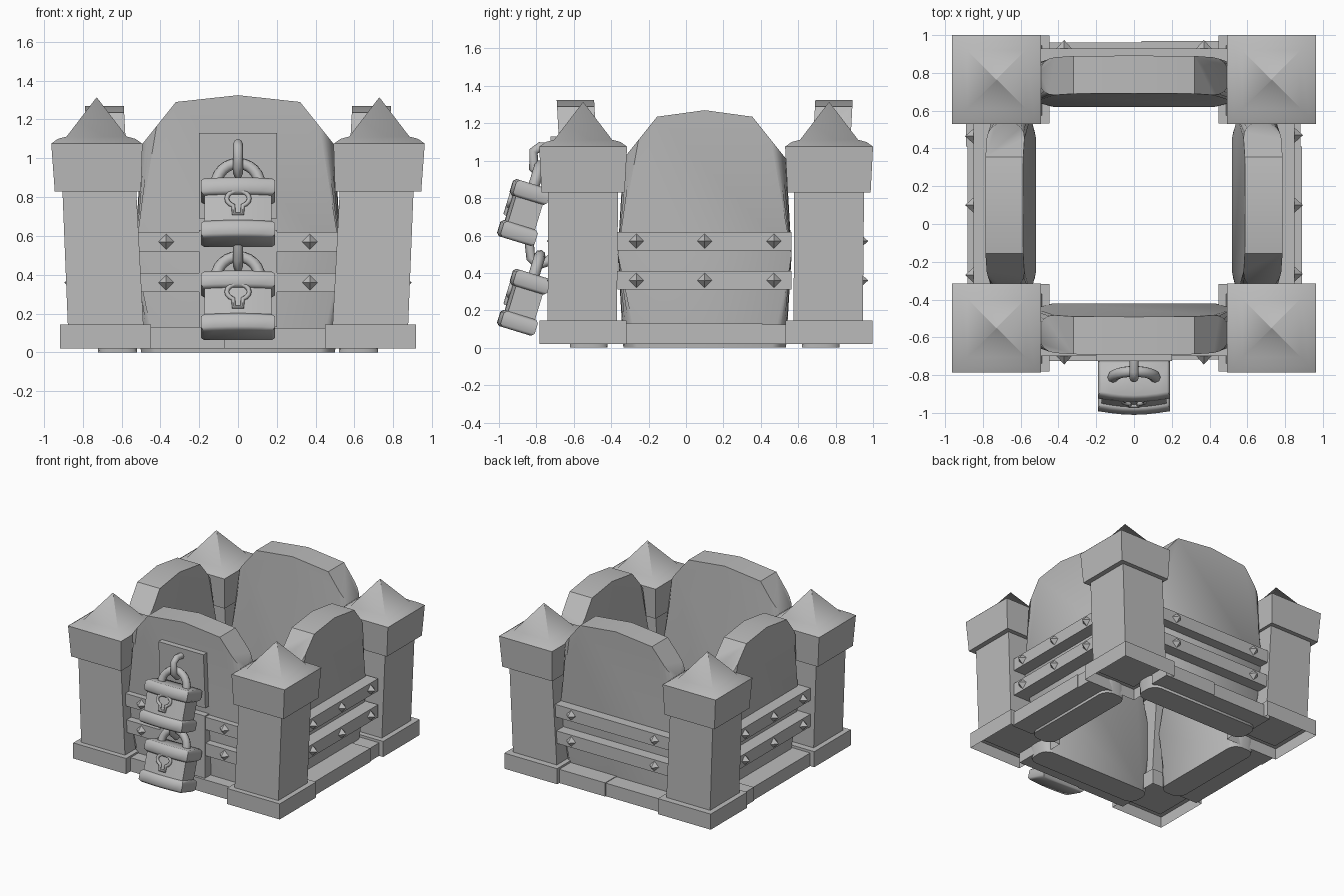
import bpy, bmesh
from math import sin, cos, pi, radians
from mathutils import Matrix, Vector

if "Cube" in bpy.data.objects:
    bpy.data.objects.remove(bpy.data.objects["Cube"])

stone = bpy.data.materials.new("plain_grey")
stone.use_nodes = True
GREY = (0.5, 0.5, 0.5, 1)
stone.diffuse_color = GREY
stone.node_tree.nodes["Principled BSDF"].inputs["Base Color"].default_value = GREY


def finish(name, bm, mat=Matrix(), angle=None):
    """Turn a bmesh into an object, with optional smooth shading."""
    bm.transform(mat)
    bmesh.ops.recalc_face_normals(bm, faces=bm.faces)
    mesh = bpy.data.meshes.new(name)
    bm.to_mesh(mesh)
    bm.free()
    mesh.materials.append(stone)
    ob = bpy.data.objects.new(name, mesh)
    bpy.context.collection.objects.link(ob)
    if angle:
        bpy.ops.object.select_all(action='DESELECT')
        ob.select_set(True)
        bpy.context.view_layer.objects.active = ob
        bpy.ops.object.shade_smooth_by_angle(angle=radians(angle))
    return ob


def loft(rings, hollow=0):
    """Skin a stack of equal-length rings and close both ends."""
    bm = bmesh.new()
    rows = [[bm.verts.new(p) for p in ring] for ring in rings]
    for a, b in zip(rows, rows[1:]):
        for i in range(len(a)):
            j = (i + 1) % len(a)
            bm.faces.new((a[i], a[j], b[j], b[i]))
    bottom = bm.faces.new(rows[0])
    bm.faces.new(rows[-1])
    if hollow:
        bmesh.ops.inset_region(bm, faces=[bottom], thickness=hollow)
        pit = bmesh.ops.extrude_face_region(bm, geom=[bottom])
        bmesh.ops.translate(bm, vec=(0, 0, 0.09),
                            verts=[g for g in pit["geom"] if isinstance(g, bmesh.types.BMVert)])
        bmesh.ops.delete(bm, geom=[bottom], context='FACES')
    return bm


def square(cx, cy, hx, hy, z):
    return [(cx - hx, cy - hy, z), (cx + hx, cy - hy, z),
            (cx + hx, cy + hy, z), (cx - hx, cy + hy, z)]


def slab(x0, x1, out0, out1, z0, z1, lean=0.0):
    """Block on the outside of a wall; out is the distance from the middle."""
    cx, hx = (x0 + x1) / 2, (x1 - x0) / 2
    cy, hy = -(out0 + out1) / 2, (out1 - out0) / 2
    return loft([square(cx, cy, hx, hy, z0), square(cx, cy - lean, hx, hy, z1)])


def tube(name, pts, r, mat=Matrix(), closed=False):
    """Round bar along a path."""
    cu = bpy.data.curves.new(name, 'CURVE')
    cu.dimensions = '3D'
    cu.bevel_depth, cu.bevel_resolution, cu.use_fill_caps = r, 2, True
    sp = cu.splines.new('POLY')
    sp.points.add(len(pts) - 1)
    for p, co in zip(sp.points, pts):
        p.co = (*co, 1)
    sp.use_cyclic_u = closed
    tmp = bpy.data.objects.new(name + "_path", cu)
    bm = bmesh.new()
    bm.from_mesh(tmp.to_mesh())
    tmp.to_mesh_clear()
    bpy.data.objects.remove(tmp)
    finish(name, bm, mat, 50)


# Corner towers, leaning slightly outward
for sx, xn in ((-1, "right"), (1, "left")):
    for cy, yn in ((-0.55, "front"), (0.765, "back")):
        tag = f"{yn}_{xn}"
        finish("tower_base_" + tag, loft([square(sx * 0.683, cy, 0.235, 0.232, z)
                                          for z in (0.02, 0.145)], hollow=0.12))
        finish("tower_shaft_" + tag, loft([square(sx * 0.68, cy - 0.005, 0.195, 0.185, 0.1),
                                           square(sx * 0.715, cy, 0.19, 0.187, 0.85)]))
        finish("tower_cap_" + tag, loft([square(sx * 0.722, cy, 0.222, 0.222, 0.83),
                                         square(sx * 0.727, cy, 0.235, 0.235, 1.075)]))
        roof = loft([square(sx * 0.728, cy, h, h, z) for h, z in
                     ((0.235, 1.075), (0.2, 1.1), (0.155, 1.112), (0.002, 1.312))])
        finish("tower_roof_" + tag, roof, angle=60)


# Four walls with boards, bands and studs
def wall(w, h):
    half = [(w, 0), (w + 0.03, 0.5), (w, h - 0.26), (w - 0.18, h - 0.035), (0, h)]
    outline = half + [(-x, z) for x, z in half[-2::-1]]
    bm = loft([[(x, -d - 0.07 * z / 1.3, z) for x, z in outline] for d in (0.52, 0.72)])
    side = [e for e in bm.edges
            if all(abs(v.co.x) > w - 0.01 for v in e.verts)
            and abs(e.verts[0].co.z - e.verts[1].co.z) > 0.1]
    bmesh.ops.bevel(bm, geom=side, offset=0.075, segments=4, profile=0.5, affect='EDGES')
    return bm


# name, quarter turns, half width, height, board and band distance, stud places, board split
SIDES = (("front", 0, 0.5, 1.325, 0.825, 0.80, (-0.37, 0.37), -0.07),
         ("left", 1, 0.435, 1.27, 0.89, 0.85, (-0.365, 0, 0.37), 0.31),
         ("back", 2, 0.5, 1.325, 0.87, 0.83, (-0.37, 0.37), -0.04),
         ("right", 3, 0.435, 1.27, 0.89, 0.85, (-0.365, 0, 0.37), -0.31))
for name, turn, w, h, board, band, studs, split in SIDES:
    mat = Matrix.Translation((0, 0.1, 0)) @ Matrix.Rotation(turn * pi / 2, 4, 'Z')
    finish(name + "_wall", wall(w, h), mat, 42)
    finish(name + "_board_a", slab(-w, split, 0.70, board, 0.02, 0.13), mat)
    finish(name + "_board_b", slab(split, w, 0.66, board - 0.008, 0.02, 0.125), mat)
    for level, z in (("lower", 0.36), ("upper", 0.57)):
        finish(f"{name}_{level}_band", slab(-w - 0.03, w + 0.03, 0.7, band, z - 0.05, z + 0.05), mat)
        for x in studs:
            bm = bmesh.new()
            bmesh.ops.create_cone(bm, segments=4, radius1=0.04, radius2=0, depth=0.045, cap_ends=True)
            spot = Matrix.Translation((x, -band - 0.022, z)) @ Matrix.Rotation(pi / 2, 4, 'X')
            finish(f"{name}_{level}_stud", bm, mat @ spot)

# Front plates that carry the locks
finish("upper_lock_plate", slab(-0.2, 0.2, 0.65, 0.80, 0.69, 1.13, 0.025), Matrix.Translation((0, 0.1, 0)))
finish("lower_lock_plate", slab(-0.2, 0.2, 0.65, 0.806, 0.13, 0.63), Matrix.Translation((0, 0.1, 0)))


# Padlocks, hanging at a tilt
def lock_ring(w, d, z):
    front = [(-w + 2 * w * i / 6, -d - 0.02 * sin(pi * i / 6), z) for i in range(7)]
    return front + [(w, d, z), (-w, d, z)]


for level, z in (("upper", 0.72), ("lower", 0.24)):
    mat = Matrix.Translation((0, -0.858, z)) @ Matrix.Rotation(radians(-17), 4, 'X')
    finish(level + "_lock_body", loft([lock_ring(0.172, 0.075, s) for s in (-0.12, 0.12)]), mat, 35)
    for part, mid in (("top", 0.115), ("bottom", -0.115)):
        rim = loft([lock_ring(0.19 - c, 0.095 - c, mid + s) for c, s in
                    ((0.015, -0.045), (0, -0.03), (0, 0.03), (0.015, 0.045))])
        finish(f"{level}_lock_{part}_rim", rim, mat, 50)
    arc = [(0.112 * cos(pi * i / 12), 0, 0.15 + 0.115 * sin(pi * i / 12)) for i in range(13)]
    tube(level + "_lock_shackle", [(0.112, 0, 0.1)] + arc + [(-0.112, 0, 0.1)], 0.03, mat)
    angles = [radians(-65 + 310 * i / 14) for i in range(15)]
    key = [(0.058 * cos(a), -0.1, 0.045 + 0.042 * sin(a)) for a in angles]
    tube(level + "_lock_keyhole", key + [(-0.022, -0.1, -0.035), (0.022, -0.1, -0.035)],
         0.012, mat, closed=True)

# Hooks holding the shackles
tube("upper_hook", [(0, -0.66, 1.06), (0, -0.78, 1.075), (0, -0.815, 1.05),
                    (0, -0.815, 0.96), (0, -0.78, 0.92), (0, -0.74, 0.93)], 0.025)
tube("lower_hook", [(0, -0.84, 0.58), (0, -0.83, 0.48), (0, -0.79, 0.44),
                    (0, -0.74, 0.46), (0, -0.69, 0.51)], 0.025)
